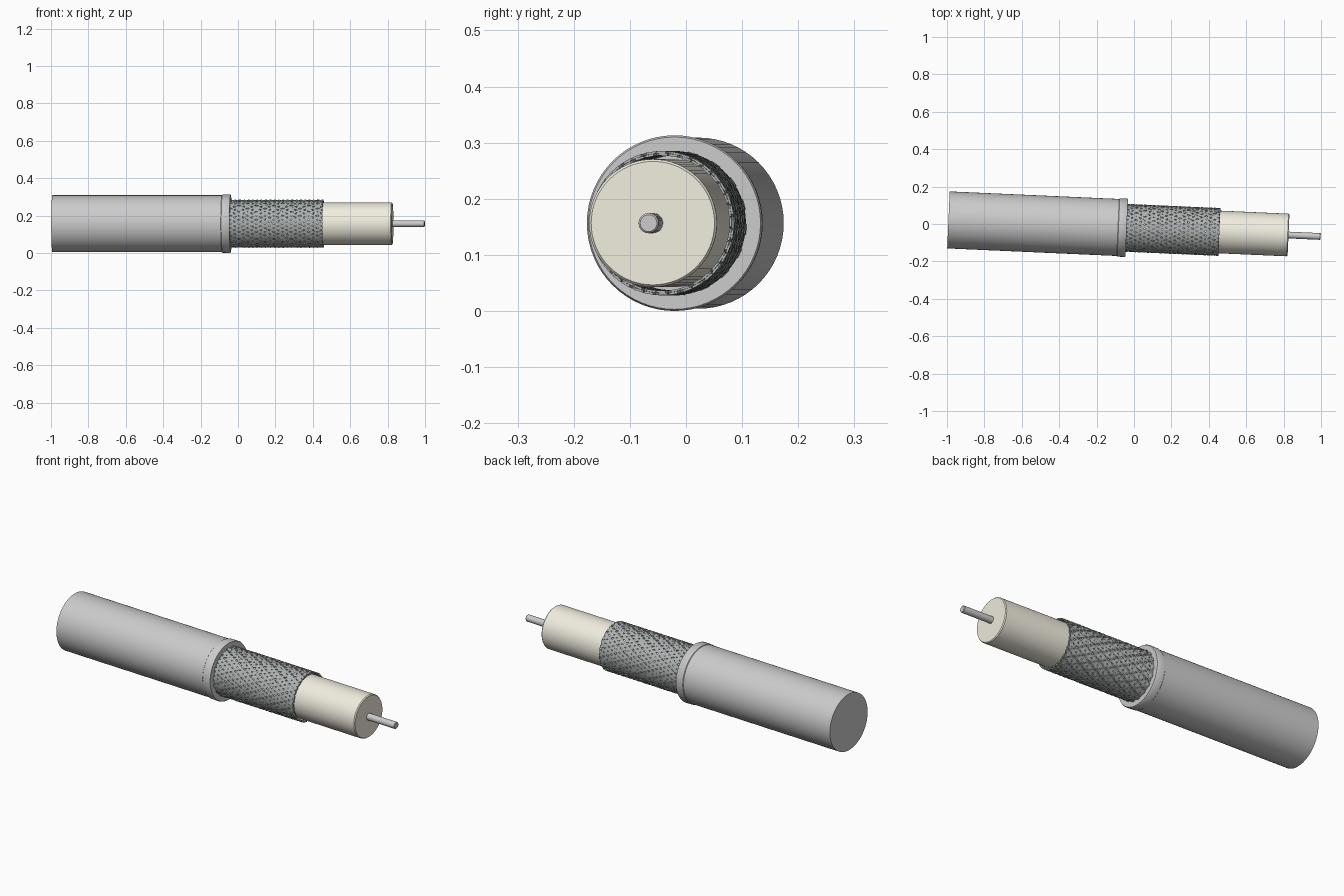
import bpy, math
from mathutils import Matrix

if "Cube" in bpy.data.objects:
    bpy.data.objects.remove(bpy.data.objects["Cube"])

TILT = Matrix.Translation((0, -0.0223, 0.1565)) @ Matrix.Rotation(-math.atan(0.0445), 4, 'Z')


def material(name, rgb):
    m = bpy.data.materials.new(name)
    m.diffuse_color = (*rgb, 1)
    m.use_nodes = True
    m.node_tree.nodes["Principled BSDF"].inputs["Base Color"].default_value = m.diffuse_color
    return m


def make_object(name, verts, faces, mat=None):
    me = bpy.data.meshes.new(name)
    me.from_pydata(verts, [], faces)
    me.update()
    ob = bpy.data.objects.new(name, me)
    bpy.context.collection.objects.link(ob)
    ob.matrix_world = TILT
    if mat:
        me.materials.append(mat)
    bpy.ops.object.select_all(action='DESELECT')
    ob.select_set(True)
    bpy.context.view_layer.objects.active = ob
    bpy.ops.object.shade_smooth_by_angle(angle=math.radians(35))
    return ob


def lathe(name, profile, mat=None, n=64):
    """Solid of revolution about the cable axis; profile is (x, radius), capped both ends."""
    verts = [(x, r * math.cos(a), r * math.sin(a))
             for x, r in profile for a in [2 * math.pi * i / n for i in range(n)]]
    faces = []
    for k in range(len(profile) - 1):
        for i in range(n):
            j = (i + 1) % n
            faces.append((k * n + i, (k + 1) * n + i, (k + 1) * n + j, k * n + j)[::-1])
    faces.append(tuple(range(n))[::-1])
    last = (len(profile) - 1) * n
    faces.append(tuple(range(last, last + n)))
    return make_object(name, verts, faces, mat)


cream = material("cream", (0.88, 0.85, 0.74))
metal = material("braid_metal", (0.42, 0.44, 0.44))

# Outer jacket with its cut end
lathe("jacket", [(-0.993, 0.1525), (-0.06, 0.1525)])

# Raised collar at the jacket's cut end
lathe("jacket_collar", [(-0.088, 0.150), (-0.083, 0.1555), (-0.044, 0.1565),
                        (-0.039, 0.1535), (-0.039, 0.115)])

# Insulation core and centre conductor
lathe("insulation", [(-0.06, 0.114), (0.822, 0.114), (0.827, 0.110)], cream)
lathe("conductor", [(0.80, 0.018), (0.996, 0.018), (0.999, 0.015)], n=24)

# Woven braid: two opposed sets of flat helical strands passing over and under
N, STEPS = 36, 48
X0, X1 = -0.06, 0.457
HALF_W, HALF_T, R_MID, WAVE = 0.0078, 0.0020, 0.1245, 0.0026
pitch = 2 * math.pi / N
turn = math.tan(math.radians(25)) * (X1 - X0) / R_MID
verts, faces = [], []
for sign in (1, -1):
    for s in range(N):
        base = len(verts)
        for k in range(STEPS + 1):
            t = k / STEPS
            ang = s * pitch + sign * turn * t
            # Crossing index with the opposed set decides over or under
            cross = (2 * turn * t) / pitch
            phase = math.pi * (cross + (s if sign > 0 else s + 1))
            # Both sets share the crossing, so their heights stay opposite
            if sign > 0:
                phase = math.pi * s + math.pi * cross
            else:
                phase = math.pi * (s - cross) + math.pi * cross * 2
            r = R_MID + sign * WAVE * math.cos(phase)
            x = X0 + (X1 - X0) * t
            for w, h in ((-1, -1), (1, -1), (1, 1), (-1, 1)):
                a = ang + w * HALF_W / R_MID
                rr = r + h * HALF_T
                verts.append((x, rr * math.cos(a), rr * math.sin(a)))
        for k in range(STEPS):
            p = base + 4 * k
            for i in range(4):
                j = (i + 1) % 4
                faces.append((p + i, p + j, p + 4 + j, p + 4 + i))
        e = base + 4 * STEPS
        faces.append((base + 3, base + 2, base + 1, base))
        faces.append((e, e + 1, e + 2, e + 3))
make_object("braid", verts, faces, metal)
